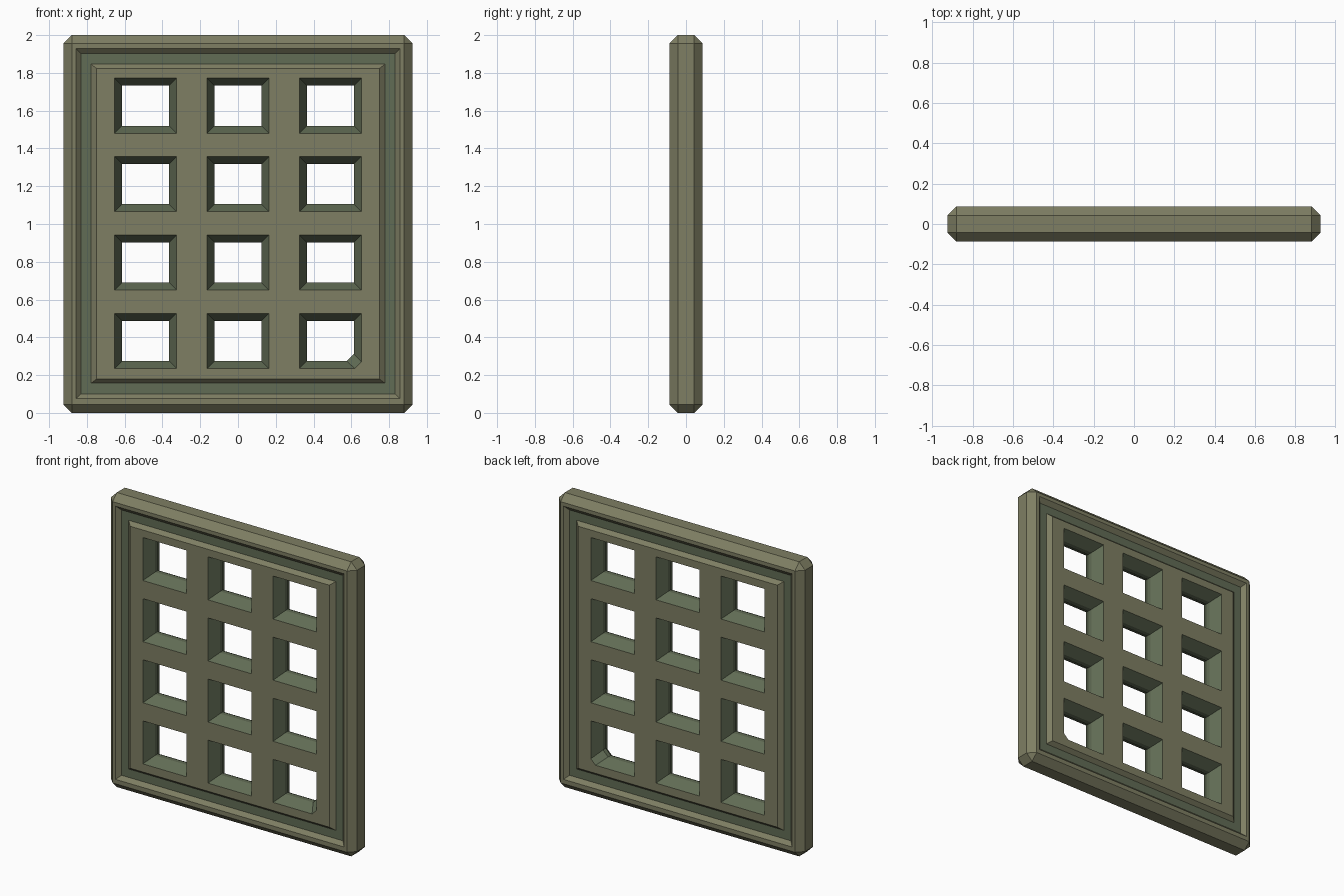
import bpy, bmesh

if "Cube" in bpy.data.objects:
    bpy.data.objects.remove(bpy.data.objects["Cube"])


def material(name, color):
    m = bpy.data.materials.new(name)
    m.diffuse_color = (*color, 1)
    m.use_nodes = True
    m.node_tree.nodes["Principled BSDF"].inputs["Base Color"].default_value = m.diffuse_color
    return m


OLIVE, GREEN = 0, 1
mats = [material("olive", (0.21, 0.21, 0.125)), material("dark_green", (0.12, 0.15, 0.09))]
bm = bmesh.new()
cache = {}


def vert(p):
    key = tuple(round(c, 4) for c in p)
    if key not in cache:
        cache[key] = bm.verts.new(key)
    return cache[key]


def face(points, mat):
    vs = list(dict.fromkeys(vert(p) for p in points))
    if len(vs) > 2:
        f = bm.faces.new(vs)
        f.material_index = mat


def ring(x0, x1, z0, z1, y, cut=(0, 0, 0, 0)):
    """Eight-point rectangle loop; cut = corner chamfers (bl, br, tr, tl)."""
    a, b, c, d = cut
    return [(x, y, z) for x, z in (
        (x0, z0 + a), (x0 + a, z0), (x1 - b, z0), (x1, z0 + b),
        (x1, z1 - c), (x1 - c, z1), (x0 + d, z1), (x0, z1 - d))]


def bridge(r, s, mat):
    for i in range(8):
        j = (i + 1) % 8
        face([r[i], r[j], s[j], s[i]], mat)


FACE, FLOOR, MID, WAIST = 0.088, 0.062, 0.043, 0.015
CH = 0.045
cols, rows = (-0.489, 0, 0.489), (0.381, 0.796, 1.211, 1.626)
OW, OH, IW, IH = 0.164, 0.146, 0.124, 0.106
PX, PZ0, PZ1 = 0.748, 0.18, 1.823


def outer(y):
    return ring(-0.925, 0.925, 0, 2, y, (CH,) * 4)


def hole(cx, cz, w, h, y, size):
    # the bottom right opening has one clipped corner
    clip = size if (cx, cz) == (cols[-1], rows[0]) else 0
    return ring(cx - w, cx + w, cz - h, cz + h, y, (0, clip, 0, 0))


# outer edge band of the frame
bridge(outer(-MID), outer(MID), OLIVE)

for s in (-1, 1):
    # frame chamfer, rim, groove and raised panel edge
    loops = [outer(s * MID)] + [ring(-x, x, z0, z1, s * y) for x, z0, z1, y in (
        (0.88, 0.045, 1.955, FACE),
        (0.858, 0.075, 1.93, FACE),
        (0.832, 0.10, 1.902, FLOOR),
        (0.778, 0.157, 1.846, FLOOR),
        (PX, PZ0, PZ1, FACE))]
    for r, q, m in zip(loops, loops[1:], (OLIVE, OLIVE, OLIVE, GREEN, OLIVE)):
        bridge(r, q, m)

    # lattice bars: grid cells with the openings skipped
    xs = [-PX] + [c + d for c in cols for d in (-OW, OW)] + [PX]
    zs = [PZ0] + [c + d for c in rows for d in (-OH, OH)] + [PZ1]
    for i in range(len(xs) - 1):
        for j in range(len(zs) - 1):
            if not (i % 2 and j % 2):
                face([(xs[i], s * FACE, zs[j]), (xs[i + 1], s * FACE, zs[j]),
                      (xs[i + 1], s * FACE, zs[j + 1]), (xs[i], s * FACE, zs[j + 1])], OLIVE)

    # sloped walls of the openings
    for cx in cols:
        for cz in rows:
            bridge(hole(cx, cz, OW, OH, s * FACE, 0.035),
                   hole(cx, cz, IW, IH, s * WAIST, 0.038), GREEN)
    # filler for the clipped corner
    x, z = cols[-1] + OW, rows[0] - OH
    face([(x, s * FACE, z), (x, s * FACE, z + 0.035), (x - 0.035, s * FACE, z)], OLIVE)

# straight waist in the middle of each opening
for cx in cols:
    for cz in rows:
        bridge(hole(cx, cz, IW, IH, -WAIST, 0.038), hole(cx, cz, IW, IH, WAIST, 0.038), GREEN)

bmesh.ops.recalc_face_normals(bm, faces=bm.faces)
mesh = bpy.data.meshes.new("lattice_window")
bm.to_mesh(mesh)
bm.free()
for m in mats:
    mesh.materials.append(m)
obj = bpy.data.objects.new("lattice_window", mesh)
bpy.context.collection.objects.link(obj)
